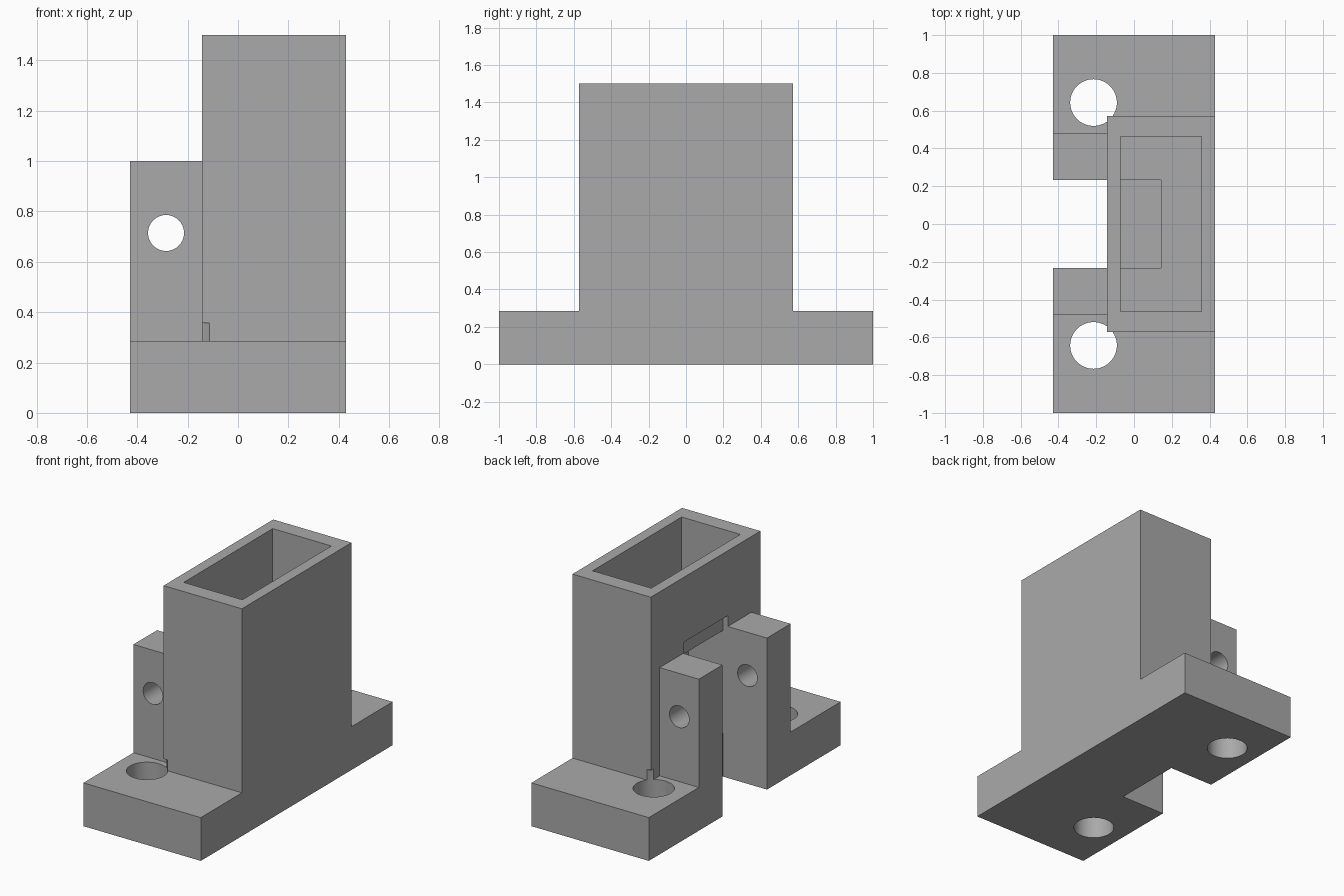
import bpy
import math
from mathutils import Vector

if "Cube" in bpy.data.objects:
    bpy.data.objects.remove(bpy.data.objects["Cube"], do_unlink=True)

U = 1 / 14  # design unit: the base is 28 units long

grey = bpy.data.materials.new("plain_grey")
grey.use_nodes = True
grey.diffuse_color = (0.4, 0.4, 0.4, 1)
grey.node_tree.nodes["Principled BSDF"].inputs["Base Color"].default_value = grey.diffuse_color


def box(name, x, y, z):
    """Box from its (low, high) limits in design units."""
    lo, hi = (Vector(c) * U for c in zip(x, y, z))
    bpy.ops.mesh.primitive_cube_add(size=1, location=(lo + hi) / 2)
    ob = bpy.context.object
    ob.name = name
    ob.scale = hi - lo
    bpy.ops.object.transform_apply(location=True, rotation=True, scale=True)
    ob.data.materials.append(grey)
    return ob


def rod(name, radius, depth, centre, tilt=0):
    bpy.ops.mesh.primitive_cylinder_add(
        vertices=64, radius=radius * U, depth=depth * U,
        location=Vector(centre) * U, rotation=(tilt, 0, 0))
    ob = bpy.context.object
    ob.name = name
    ob.data.materials.append(grey)
    return ob


def combine(body, tool, operation):
    mod = body.modifiers.new(tool.name, 'BOOLEAN')
    mod.operation = operation
    mod.solver = 'EXACT'
    mod.object = tool
    bpy.context.view_layer.objects.active = body
    bpy.ops.object.modifier_apply(modifier=mod.name)
    bpy.data.objects.remove(tool, do_unlink=True)


# Base plate, tower and the pair of pivot lugs
body = box("hopper_bracket", (-6, 6), (-14, 14), (0, 4))
combine(body, box("tower", (-2, 6), (-8, 8), (0, 21)), 'UNION')
for low, high in ((-6.7, -3.25), (3.25, 6.7)):
    combine(body, box("lug", (-6, -1.5), (low, high), (0, 14)), 'UNION')

# Open hopper, the deep slot under it, and the shallow recess between the lugs
combine(body, box("hopper", (-1, 5), (-6.5, 6.5), (13.5, 22)), 'DIFFERENCE')
combine(body, box("slot", (-7, 2), (-3.25, 3.25), (4, 13.5)), 'DIFFERENCE')
combine(body, box("recess", (-7, -1.5), (-3.25, 3.25), (-1, 15)), 'DIFFERENCE')

# Pivot hole through both lugs
combine(body, rod("pivot_hole", 1, 15, (-4, 0, 10), math.pi / 2), 'DIFFERENCE')

# Mounting holes, which nick the tower corners
for side in (-1, 1):
    combine(body, rod("mount_hole", 1.73, 6, (-3, 9 * side, 2)), 'DIFFERENCE')

bpy.ops.object.select_all(action='DESELECT')
body.select_set(True)
bpy.context.view_layer.objects.active = body
bpy.ops.object.shade_smooth_by_angle(angle=math.radians(30))
